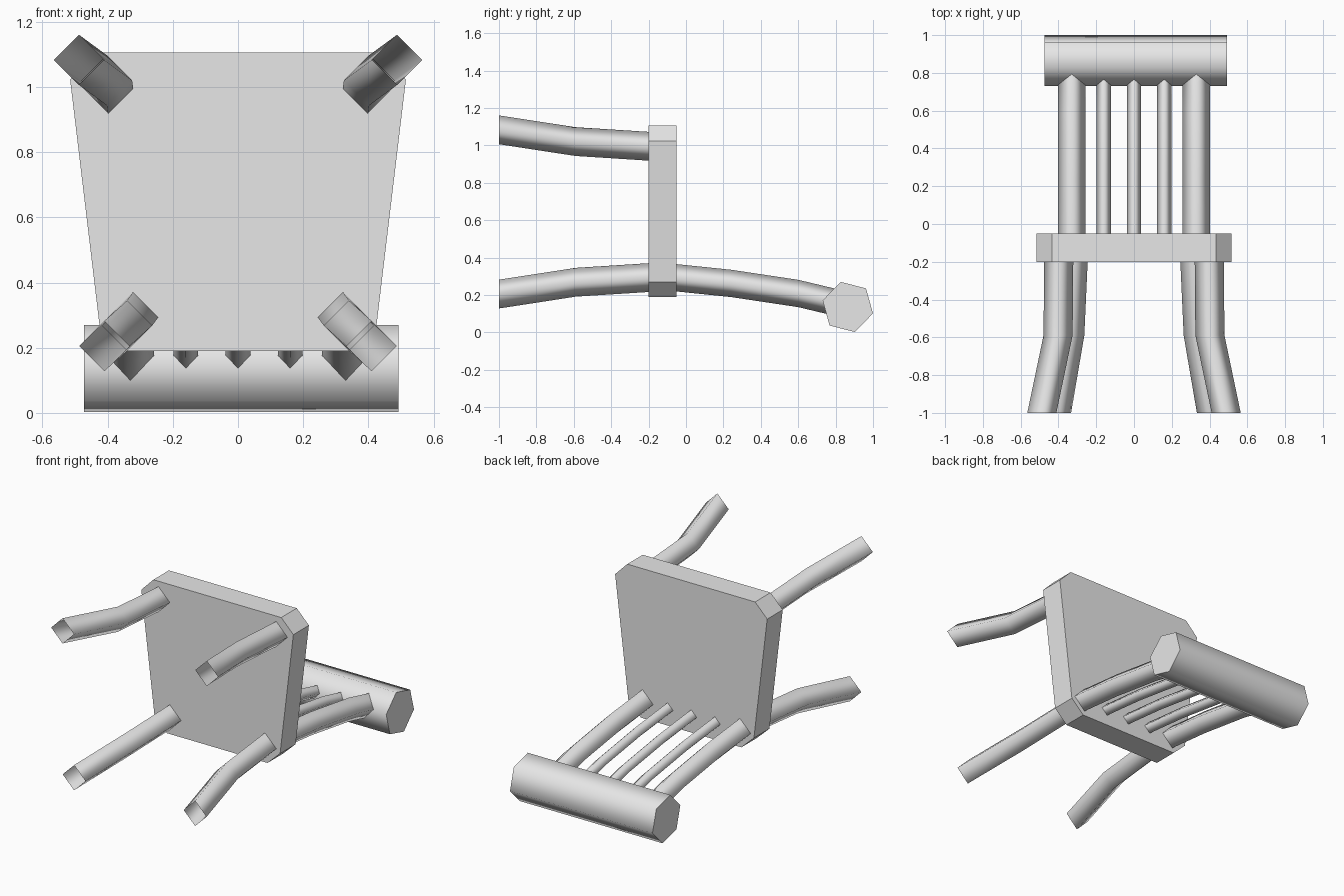
import bpy
import bmesh
import math
from mathutils import Vector

cube = bpy.data.objects.get("Cube")
if cube:
    bpy.data.objects.remove(cube)

grey = bpy.data.materials.new("plain grey")
grey.use_nodes = True
grey.diffuse_color = (0.8, 0.8, 0.8, 1)
grey.node_tree.nodes["Principled BSDF"].inputs["Base Color"].default_value = (0.8, 0.8, 0.8, 1)


def finish(name, bm, recalc=True):
    if recalc:
        bmesh.ops.recalc_face_normals(bm, faces=bm.faces)
    mesh = bpy.data.meshes.new(name)
    bm.to_mesh(mesh)
    bm.free()
    mesh.materials.append(grey)
    obj = bpy.data.objects.new(name, mesh)
    bpy.context.collection.objects.link(obj)
    return obj


def tube(name, path, radius):
    """Open, smooth-shaded diamond tube whose rings all face along y."""
    bm = bmesh.new()
    rings = []
    for point in path:
        ring = []
        for i in range(4):
            a = i * math.pi / 2
            ring.append(bm.verts.new(Vector(point) + radius * Vector((math.cos(a), 0, math.sin(a)))))
        rings.append(ring)
    for r, s in zip(rings, rings[1:]):
        for i in range(4):
            j = (i + 1) % 4
            # path runs along +y, so this winding faces outward
            face = bm.faces.new((r[i], s[i], s[j], r[j]))
            face.smooth = True
    return finish(name, bm, recalc=False)


# Seat: tapered slab with cut corners
half = [(0.34, 0.19), (0.425, 0.27), (0.515, 1.022), (0.433, 1.105)]
outline = half + [(-x, z) for x, z in reversed(half)]
bm = bmesh.new()
base = bm.faces.new([bm.verts.new((x, -0.2, z)) for x, z in outline])
slab = bmesh.ops.extrude_face_region(bm, geom=[base], use_keep_orig=True)
bmesh.ops.translate(bm, vec=(0, 0.15, 0), verts=[v for v in slab["geom"] if isinstance(v, bmesh.types.BMVert)])
finish("seat", bm)

# Legs: bent outward, open at the feet
front_path = [(0.488, -1, 1.083), (0.402, -0.59, 1.02), (0.398, -0.15, 0.992)]
rear_path = [(0.41, -1, 0.205), (0.34, -0.59, 0.268), (0.32, -0.15, 0.296)]
for side, label in ((1, "left"), (-1, "right")):
    for part, path in (("front_leg", front_path), ("rear_leg", rear_path)):
        tube(f"{part}_{label}", [(side * x, y, z) for x, y, z in path], 0.077)

# Backrest: two thick posts and three thin spindles on the same curve
curve = [(-0.1, 0.297), (0.24, 0.262), (0.6, 0.208), (0.86, 0.146)]
for name, x, radius in (("back_post_left", 0.33, 0.073), ("back_post_right", -0.33, 0.073),
                        ("spindle_left", 0.16, 0.038), ("spindle_middle", 0, 0.038),
                        ("spindle_right", -0.16, 0.038)):
    tube(name, [(x, y, z) for y, z in curve], radius)

# Top rail: six-sided bar with flat ends
bm = bmesh.new()
ends = []
for x in (-0.473, 0.492):
    ring = []
    for i in range(6):
        a = math.radians(-14.5 + 60 * i)
        ring.append(bm.verts.new((x, 0.865 + 0.139 * math.cos(a), 0.136 + 0.139 * math.sin(a))))
    ends.append(ring)
    bm.faces.new(ring)
for i in range(6):
    j = (i + 1) % 6
    bm.faces.new((ends[0][i], ends[0][j], ends[1][j], ends[1][i])).smooth = True
for edge in bm.edges:
    edge.smooth = not any(len(f.verts) == 6 for f in edge.link_faces)
finish("top_rail", bm)
